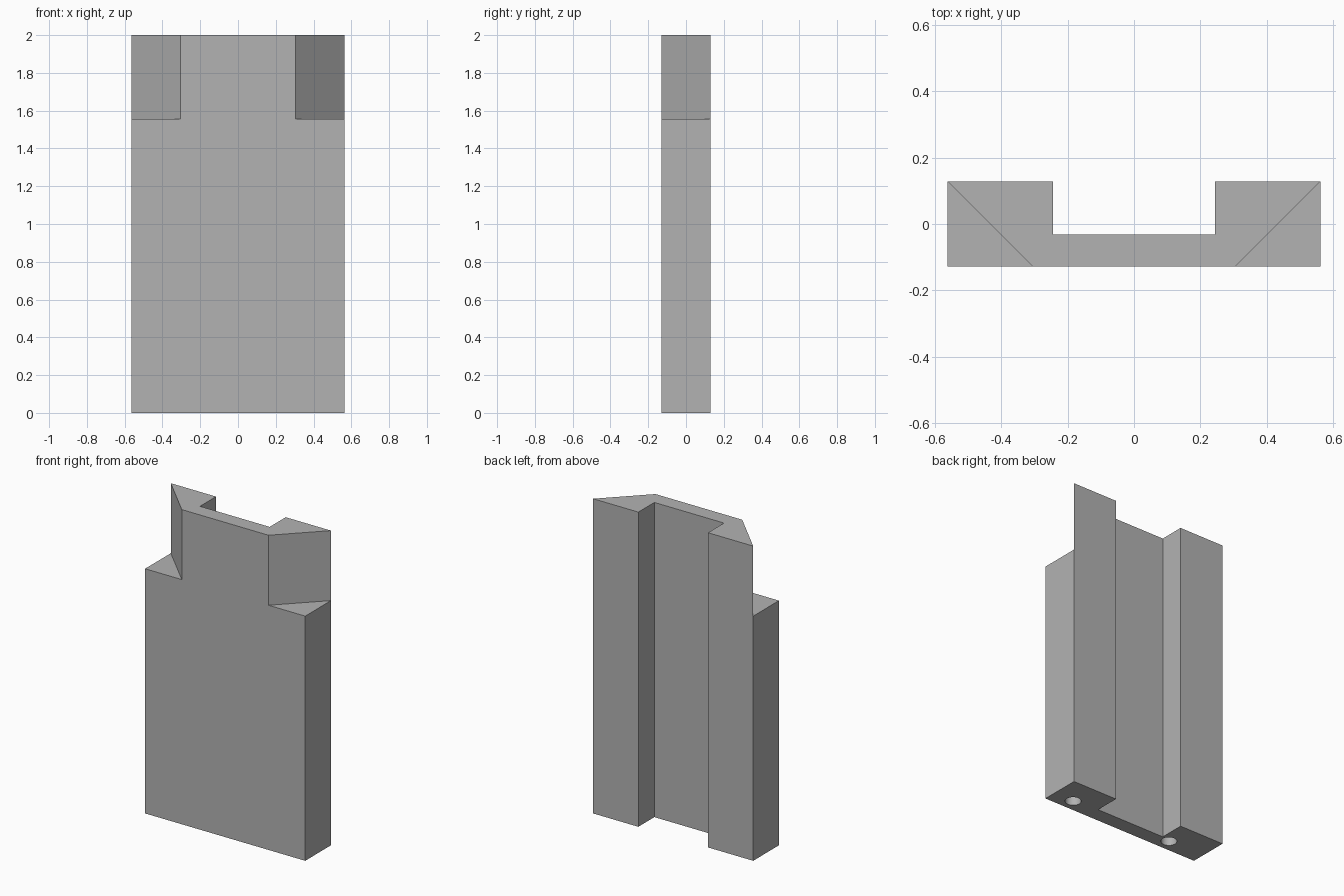
import bpy, bmesh
from mathutils import Vector

cube = bpy.data.objects.get("Cube")
if cube:
    bpy.data.objects.remove(cube, do_unlink=True)

W, D, H = 0.563, 0.129, 2.0      # half width, half depth, height
NOTCH_X, NOTCH_Y = 0.245, -0.032
SHOULDER = 1.555

grey = bpy.data.materials.new("plain grey")
grey.use_nodes = True
colour = (0.45, 0.45, 0.45, 1)
grey.diffuse_color = colour
grey.node_tree.nodes["Principled BSDF"].inputs["Base Color"].default_value = colour


def prism(name, outline, z0, z1):
    """Extrude a plan outline between two heights."""
    bm = bmesh.new()
    face = bm.faces.new([bm.verts.new((x, y, z0)) for x, y in outline])
    top = bmesh.ops.extrude_face_region(bm, geom=[face])["geom"]
    verts = [v for v in top if isinstance(v, bmesh.types.BMVert)]
    bmesh.ops.translate(bm, verts=verts, vec=Vector((0, 0, z1 - z0)))
    bmesh.ops.recalc_face_normals(bm, faces=bm.faces)
    mesh = bpy.data.meshes.new(name)
    bm.to_mesh(mesh)
    bm.free()
    mesh.materials.append(grey)
    obj = bpy.data.objects.new(name, mesh)
    bpy.context.collection.objects.link(obj)
    return obj


def cut(target, cutter):
    cutter.hide_render = True
    cutter.hide_set(True)
    cutter.display_type = 'WIRE'
    mod = target.modifiers.new(cutter.name, 'BOOLEAN')
    mod.operation = 'DIFFERENCE'
    mod.solver = 'EXACT'
    mod.object = cutter
    bpy.context.view_layer.objects.active = target
    bpy.ops.object.modifier_apply(modifier=mod.name)
    bpy.data.objects.remove(cutter, do_unlink=True)


# Channel-shaped body with a groove down the back
half = [(W, -D), (W, D), (NOTCH_X, D), (NOTCH_X, NOTCH_Y)]
body = prism("channel_block", half + [(-x, y) for x, y in reversed(half)], 0, H)

# Diagonal cuts at the upper front corners
m = 0.1
for side, label in ((1, "left"), (-1, "right")):
    tri = [(side * (W - 2 * D - m), -D - m), (side * (W + m), -D - m),
           (side * (W + m), D + m)]
    cut(body, prism(label + "_corner_cutter", tri, SHOULDER, H + m))

# Two round dowel holes in the underside
for x, label in ((0.42, "left"), (-0.306, "right")):
    bpy.ops.mesh.primitive_cylinder_add(vertices=32, radius=0.047, depth=0.7,
                                        location=(x, -0.05, 0))
    hole = bpy.context.object
    hole.name = label + "_hole_cutter"
    hole.data.materials.append(grey)
    cut(body, hole)

# Smooth the hole walls, keep every corner crisp
bpy.ops.object.select_all(action='DESELECT')
body.select_set(True)
bpy.context.view_layer.objects.active = body
bpy.ops.object.shade_smooth_by_angle(angle=0.52)
